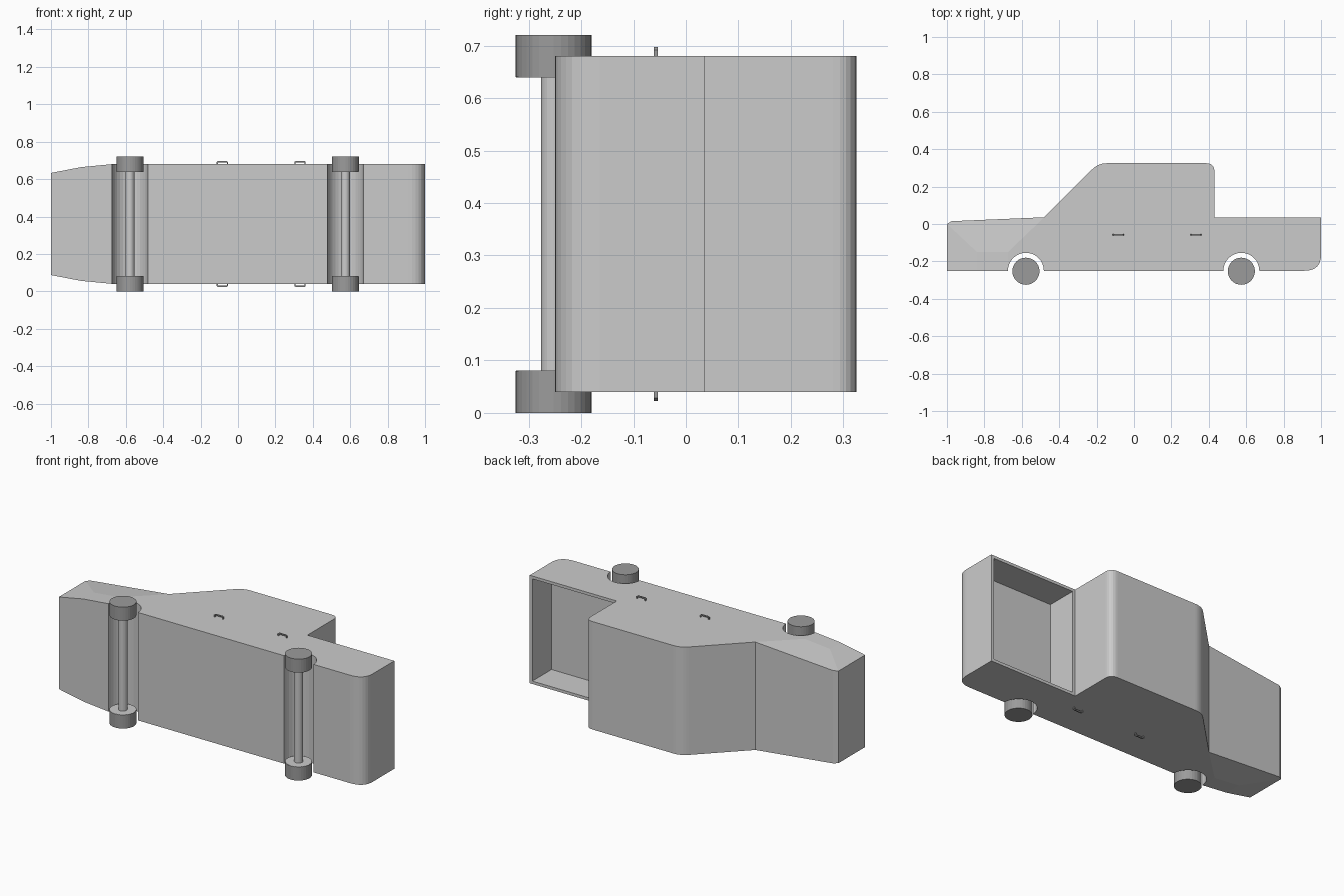
import bpy, bmesh, math

if "Cube" in bpy.data.objects:
    bpy.data.objects.remove(bpy.data.objects["Cube"])

AXLES = (-0.578, 0.574)
WHEEL_Y, MID_Z, HALF_W = -0.2525, 0.36, 0.32

dark = bpy.data.materials.new("dark_grey")
dark.diffuse_color = (0.33, 0.33, 0.33, 1)
dark.use_nodes = True
dark.node_tree.nodes["Principled BSDF"].inputs["Base Color"].default_value = dark.diffuse_color


def finish(bm, name, mat=None):
    bmesh.ops.recalc_face_normals(bm, faces=bm.faces)
    me = bpy.data.meshes.new(name)
    bm.to_mesh(me)
    bm.free()
    ob = bpy.data.objects.new(name, me)
    bpy.context.collection.objects.link(ob)
    if mat:
        me.materials.append(mat)
    return ob


def rounded(a, c, b, n=6):
    """Points of a rounded corner from a to b around corner c."""
    return [tuple((1 - t)**2 * p + 2 * t * (1 - t) * q + t * t * r
                  for p, q, r in zip(a, c, b))
            for t in (i / n for i in range(n + 1))]


def arch(cx, r=0.096, n=16):
    return [(cx + r * math.cos(math.pi * i / n), -0.25 + r * math.sin(math.pi * i / n))
            for i in range(n + 1)]


def nose_inset(x, y):
    """How far the sides pull in towards the nose."""
    if y < -0.1:
        return 0.047 * max(0, (-0.672 - x) / 0.328) ** 1.6
    return 0.047 * max(0, (-0.48 - x) / 0.52)


# Body: side profile, closed by two side panels with a tapered nose
outline = [(-1, -0.25), (-1, 0.0), (-0.975, 0.015), (-0.48, 0.036)]
outline += rounded((-0.225, 0.291), (-0.192, 0.325), (-0.145, 0.325))
outline += rounded((0.385, 0.325), (0.43, 0.325), (0.43, 0.28))
deck = len(outline)
outline += [(0.43, 0.036), (1, 0.036)]
outline += rounded((1, -0.165), (1, -0.25), (0.91, -0.25), 8)
outline += arch(AXLES[1]) + arch(AXLES[0]) + [(-0.84, -0.25)]
n = len(outline)

bm = bmesh.new()
sides = []
for s in (-1, 1):
    def vert(x, y):
        return bm.verts.new((x, y, MID_Z + s * (HALF_W - nose_inset(x, y))))
    v = [vert(*p) for p in outline]
    m1, m2 = vert(-0.84, -0.15), vert(outline[-2][0], -0.15)
    bm.faces.new((v[0], v[1], m1, v[-1]))
    bm.faces.new((v[1], v[2], v[3], m2, m1))
    bm.faces.new((v[-1], m1, m2, v[-2]))
    bm.faces.new(v[3:-1] + [m2])
    sides.append(v)
a, b = sides
strip = [bm.faces.new((a[i], a[(i + 1) % n], b[(i + 1) % n], b[i])) for i in range(n)]
bmesh.ops.recalc_face_normals(bm, faces=bm.faces)
# Open cargo bed sunk into the rear deck
bed = strip[deck]
bmesh.ops.inset_individual(bm, faces=[bed], thickness=0.024)
bmesh.ops.inset_individual(bm, faces=[bed], thickness=0, depth=-0.18)
finish(bm, "truck_body")


def cylinder(bm, x, z0, z1, r, seg=32):
    geo = bmesh.ops.create_cone(bm, cap_ends=True, segments=seg, radius1=r,
                                radius2=r, depth=z1 - z0)
    bmesh.ops.translate(bm, verts=geo["verts"], vec=(x, WHEEL_Y, (z0 + z1) / 2))


# Axles with inner hub discs, and wheels
for place, x in zip(("front", "rear"), AXLES):
    bm = bmesh.new()
    cylinder(bm, x, 0.075, 0.645, 0.024, 24)
    cylinder(bm, x, 0.075, 0.081, 0.0715)
    cylinder(bm, x, 0.639, 0.645, 0.0715)
    finish(bm, place + "_axle")
    for side, z in (("right", 0.0), ("left", 0.64)):
        bm = bmesh.new()
        cylinder(bm, x, z, z + 0.08, 0.0725)
        finish(bm, f"{place}_{side}_wheel", dark)

# Door handles: small brackets on both sides
bracket = [(-0.030, -0.005), (-0.030, 0.012), (-0.024, 0.017), (0.024, 0.017),
           (0.030, 0.012), (0.030, -0.005), (0.024, -0.005), (0.024, 0.010),
           (-0.024, 0.010), (-0.024, -0.005)]
for place, x in (("front", -0.084), ("rear", 0.332)):
    for side, s in (("right", -1), ("left", 1)):
        bm = bmesh.new()
        f = bm.faces.new([bm.verts.new((x + u, -0.061, MID_Z + s * (HALF_W + w)))
                          for u, w in bracket])
        ext = bmesh.ops.extrude_face_region(bm, geom=[f])
        bmesh.ops.translate(bm, vec=(0, 0.008, 0), verts=[
            e for e in ext["geom"] if isinstance(e, bmesh.types.BMVert)])
        finish(bm, f"{place}_{side}_door_handle", dark)
